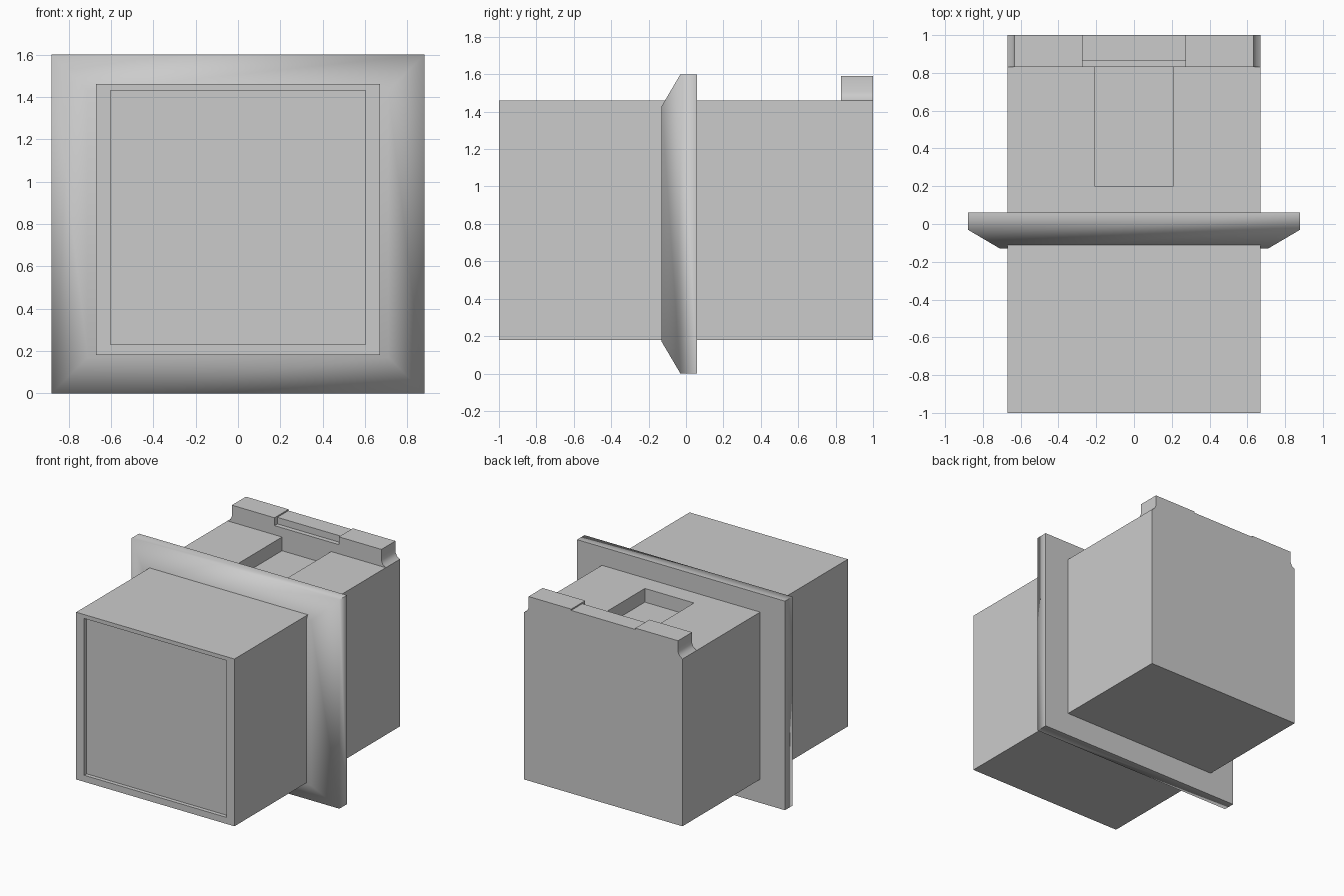
import bpy
import bmesh
import math

if "Cube" in bpy.data.objects:
    bpy.data.objects.remove(bpy.data.objects["Cube"])


def prism(name, outline, y0, y1):
    """Extrude an XZ outline from y0 to y1."""
    bm = bmesh.new()
    face = bm.faces.new([bm.verts.new((x, y0, z)) for x, z in outline])
    ext = bmesh.ops.extrude_face_region(bm, geom=[face])
    verts = [g for g in ext["geom"] if isinstance(g, bmesh.types.BMVert)]
    bmesh.ops.translate(bm, verts=verts, vec=(0, y1 - y0, 0))
    bmesh.ops.recalc_face_normals(bm, faces=bm.faces[:])
    return finish(name, bm)


def finish(name, bm):
    mesh = bpy.data.meshes.new(name)
    bm.to_mesh(mesh)
    bm.free()
    obj = bpy.data.objects.new(name, mesh)
    bpy.context.collection.objects.link(obj)
    return obj


def rect(half_x, z0, z1):
    return [(-half_x, z0), (half_x, z0), (half_x, z1), (-half_x, z1)]


def activate(obj):
    bpy.ops.object.select_all(action='DESELECT')
    obj.select_set(True)
    bpy.context.view_layer.objects.active = obj


def cut(obj, half_x, y0, y1, z0, z1):
    """Subtract a box centred on x = 0."""
    cutter = prism("cutter", rect(half_x, z0, z1), y0, y1)
    cutter.hide_render = True
    mod = obj.modifiers.new("cut", 'BOOLEAN')
    mod.operation = 'DIFFERENCE'
    mod.solver = 'EXACT'
    mod.object = cutter
    activate(obj)
    bpy.ops.object.modifier_apply(modifier=mod.name)
    bpy.data.objects.remove(cutter)


# Main housing with a shallow front panel recess and a top pocket
housing = prism("housing", rect(0.67, 0.18, 1.46), -1.0, 1.0)
cut(housing, 0.603, -1.1, -0.97, 0.23, 1.43)
cut(housing, 0.208, 0.2, 0.83, 1.355, 1.6)

# Rear ridge whose ends flare out to the housing sides
right = [(0.67, 1.46), (0.645, 1.478), (0.633, 1.505), (0.633, 1.59)]
ridge = prism("rear_ridge", right + [(-x, z) for x, z in reversed(right)], 0.83, 1.0)
cut(ridge, 0.272, 0.8, 0.865, 1.53, 1.7)     # front notch
cut(ridge, 0.272, 0.8, 1.1, 1.58, 1.7)       # lowered middle
activate(ridge)
bpy.ops.object.shade_smooth_by_angle(angle=math.radians(35))

# Flange: straight rim with a softly shaded taper towards the front
bm = bmesh.new()
loops = [(0.88, 0.0, 1.6, 0.06), (0.88, 0.0, 1.6, -0.03), (0.71, 0.17, 1.43, -0.13)]
rings = [[bm.verts.new((x, y, z)) for x, z in rect(hx, z0, z1)]
         for hx, z0, z1, y in loops]
bm.faces.new(rings[0])
bm.faces.new(rings[-1])
for a, b in zip(rings, rings[1:]):
    for i in range(4):
        j = (i + 1) % 4
        bm.faces.new((a[i], a[j], b[j], b[i]))
bmesh.ops.recalc_face_normals(bm, faces=bm.faces[:])
flange = finish("flange", bm)
activate(flange)
bpy.ops.object.shade_smooth_by_angle(angle=math.radians(70))
